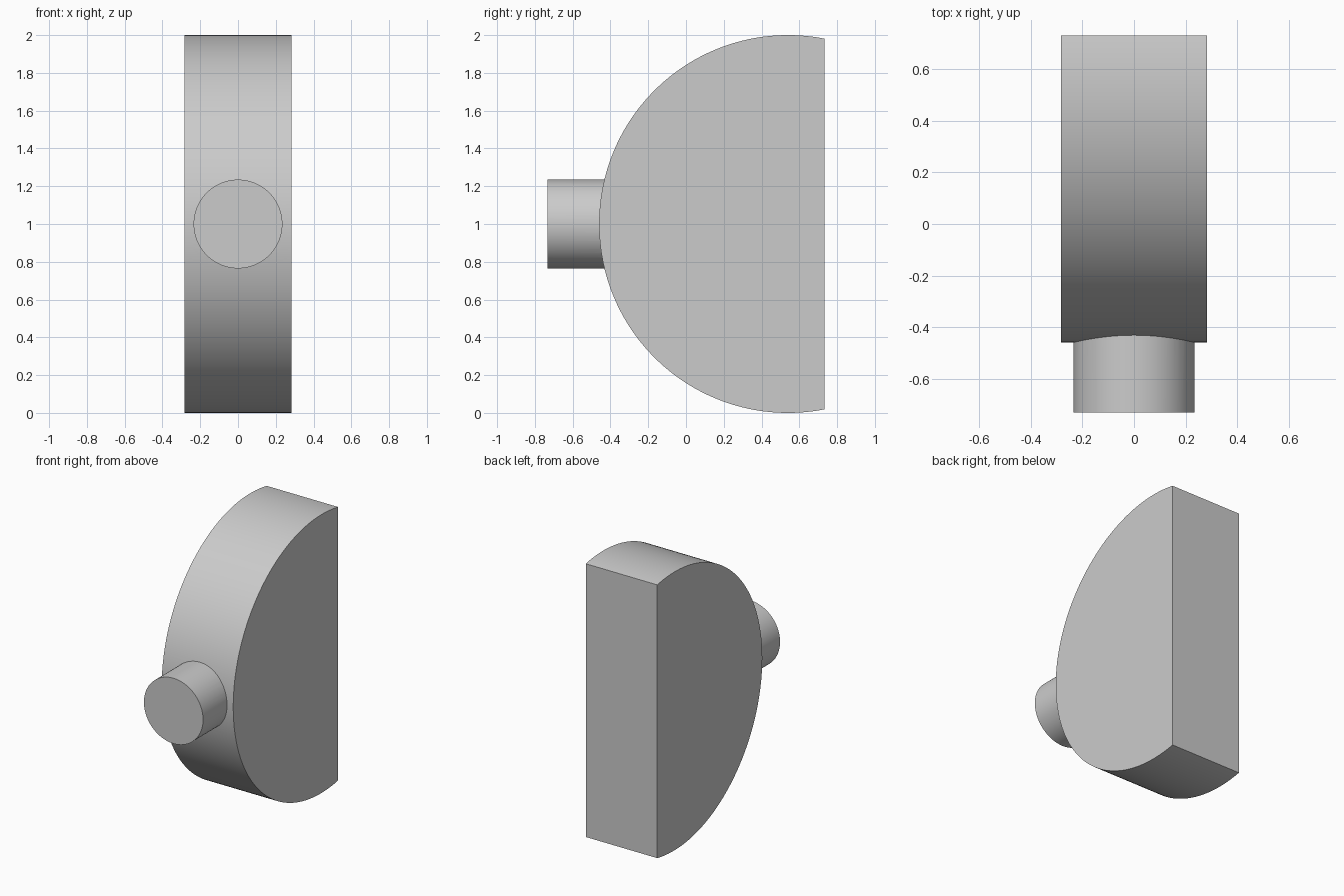
import bpy, bmesh, math

if "Cube" in bpy.data.objects:
    bpy.data.objects.remove(bpy.data.objects["Cube"])

HALF_W = 0.284                    # half thickness in x
CY, CZ, R = 0.54, 1.0, 1.0        # centre and radius of the round body
BACK, FRONT = 0.732, -0.732       # flat back face and peg tip
PEG_R = 0.235

# Round body with a flat back: arc profile extruded along x
start = math.acos((BACK - CY) / R)
steps = 160
bm = bmesh.new()
profile = []
for i in range(steps + 1):
    a = start + (2 * math.pi - 2 * start) * i / steps
    profile.append(bm.verts.new((-HALF_W, CY + R * math.cos(a), CZ + R * math.sin(a))))
face = bm.faces.new(profile)
ext = bmesh.ops.extrude_face_region(bm, geom=[face])
moved = [g for g in ext["geom"] if isinstance(g, bmesh.types.BMVert)]
bmesh.ops.translate(bm, verts=moved, vec=(2 * HALF_W, 0, 0))
bmesh.ops.recalc_face_normals(bm, faces=bm.faces)
mesh = bpy.data.meshes.new("round_body")
bm.to_mesh(mesh)
bm.free()
body = bpy.data.objects.new("round_body_with_peg", mesh)
bpy.context.collection.objects.link(body)

# Front peg, running into the body
peg_end = -0.2
bpy.ops.mesh.primitive_cylinder_add(vertices=96, radius=PEG_R, depth=peg_end - FRONT,
                                    location=(0, (FRONT + peg_end) / 2, CZ),
                                    rotation=(math.pi / 2, 0, 0))
peg = bpy.context.object
peg.name = "front_peg"

# Join the peg to the body as one clean solid
mod = body.modifiers.new("join_peg", 'BOOLEAN')
mod.operation, mod.solver, mod.object = 'UNION', 'EXACT', peg
bpy.ops.object.select_all(action='DESELECT')
body.select_set(True)
bpy.context.view_layer.objects.active = body
bpy.ops.object.modifier_apply(modifier=mod.name)
bpy.data.objects.remove(peg, do_unlink=True)
bpy.ops.object.shade_smooth_by_angle(angle=math.radians(30))
